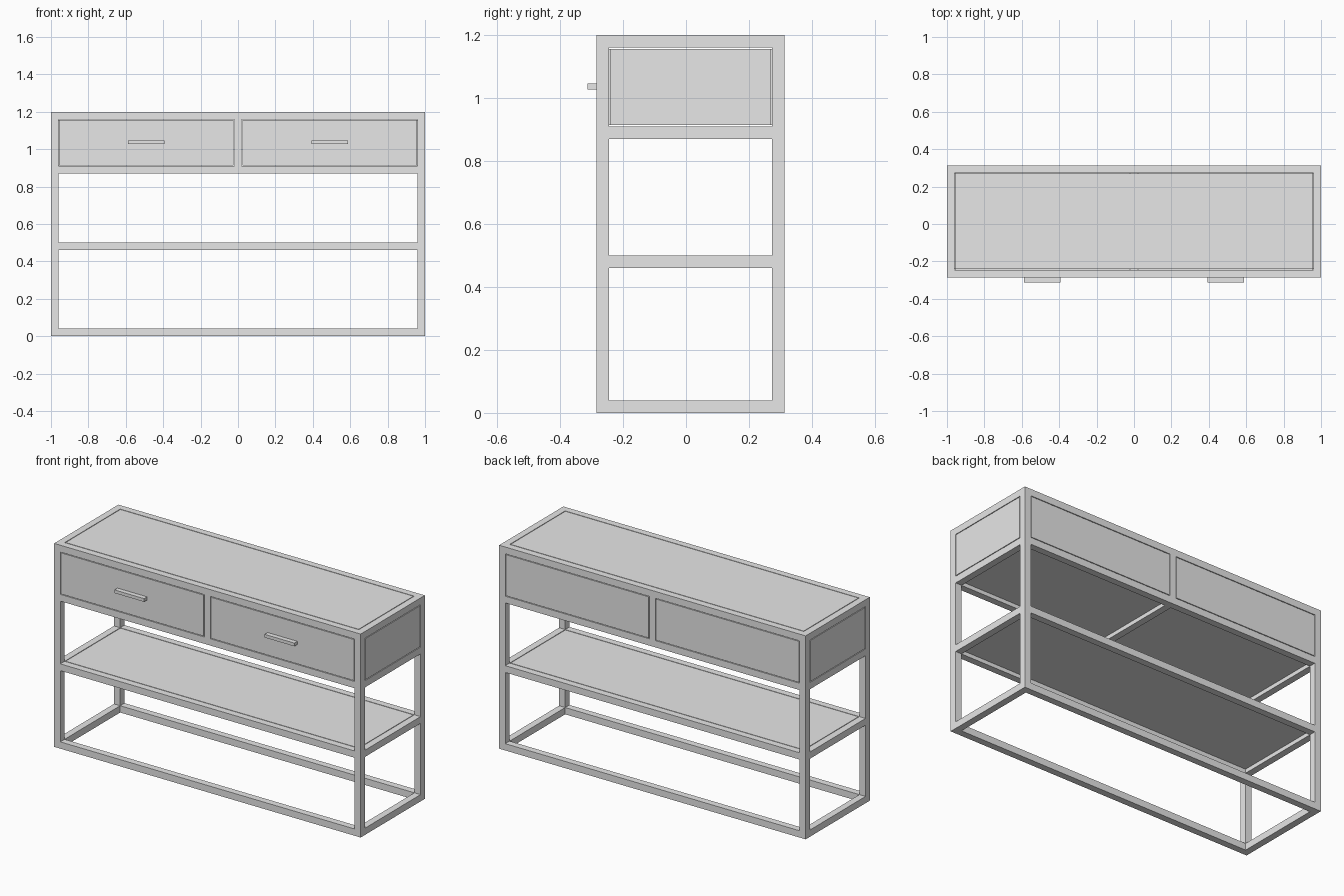
import bpy
import bmesh
from mathutils import Vector

cube = bpy.data.objects.get("Cube")
if cube:
    bpy.data.objects.remove(cube, do_unlink=True)

grey = bpy.data.materials.new("light grey")
grey.use_nodes = True
colour = (0.8, 0.8, 0.8, 1)
grey.diffuse_color = colour
grey.node_tree.nodes["Principled BSDF"].inputs["Base Color"].default_value = colour

# Overall measures: half width, front, back, height, bar thickness, panel gap
W, F, B, H, T, G = 1.0, -0.285, 0.313, 1.2, 0.04, 0.004
IX, IF, IB = W - T, F + T, B - T
RAILS = (0, 0.46, 0.87, H - T)
SHELF, CASE = RAILS[1], RAILS[2]


def build(name, boxes):
    """Make one object from (low corner, high corner) boxes."""
    bm = bmesh.new()
    for low, high in boxes:
        low, high = Vector(low), Vector(high)
        size, middle = high - low, (low + high) / 2
        for v in bmesh.ops.create_cube(bm, size=1)["verts"]:
            v.co = v.co * size + middle
    mesh = bpy.data.meshes.new(name)
    bm.to_mesh(mesh)
    bm.free()
    mesh.materials.append(grey)
    obj = bpy.data.objects.new(name, mesh)
    bpy.context.collection.objects.link(obj)
    return obj


# Corner posts
build("corner_posts", [((x, y, 0), (x + T, y + T, H))
                       for x in (-W, IX) for y in (F, IB)])

# Horizontal rails at each level
long_rails = [((-IX, y, z), (IX, y + T, z + T)) for z in RAILS for y in (F, IB)]
side_rails = [((x, IF, z), (x + T, IB, z + T)) for z in RAILS for x in (-W, IX)]
build("long_rails", long_rails)
build("side_rails", side_rails)

# Divider between the drawers, with its cross rail
build("drawer_divider",
      [((-T / 2, y, CASE + T), (T / 2, y + T, H - T)) for y in (F, IB)]
      + [((-T / 2, IF, CASE), (T / 2, IB, CASE + T))])

# Top and shelf panels, flush with the frame
for name, top in (("top_panel", H), ("shelf_panel", SHELF + T)):
    build(name, [((-IX + G, IF + G, top - T / 2), (IX - G, IB - G, top))])

# Drawers, case ends and handles
for side, s in (("left", 1), ("right", -1)):
    near, far = sorted((s * (T / 2 + G), s * (IX - G)))
    build(side + "_drawer", [((near, F, CASE + T + G), (far, B, H - T - G))])
    build(side + "_case_floor", [((near, IF + G, CASE + T / 2),
                                  (far, IB - G, CASE + T))])
    inner, outer = sorted((s * (IX - T), s * W))
    build(side + "_end_panel", [((inner, IF + G, CASE + T + G),
                                 (outer, IB - G, H - T - G))])
    build(side + "_handle", [((s * 0.49 - 0.097, -0.313, 1.028),
                              (s * 0.49 + 0.097, F, 1.047))])
